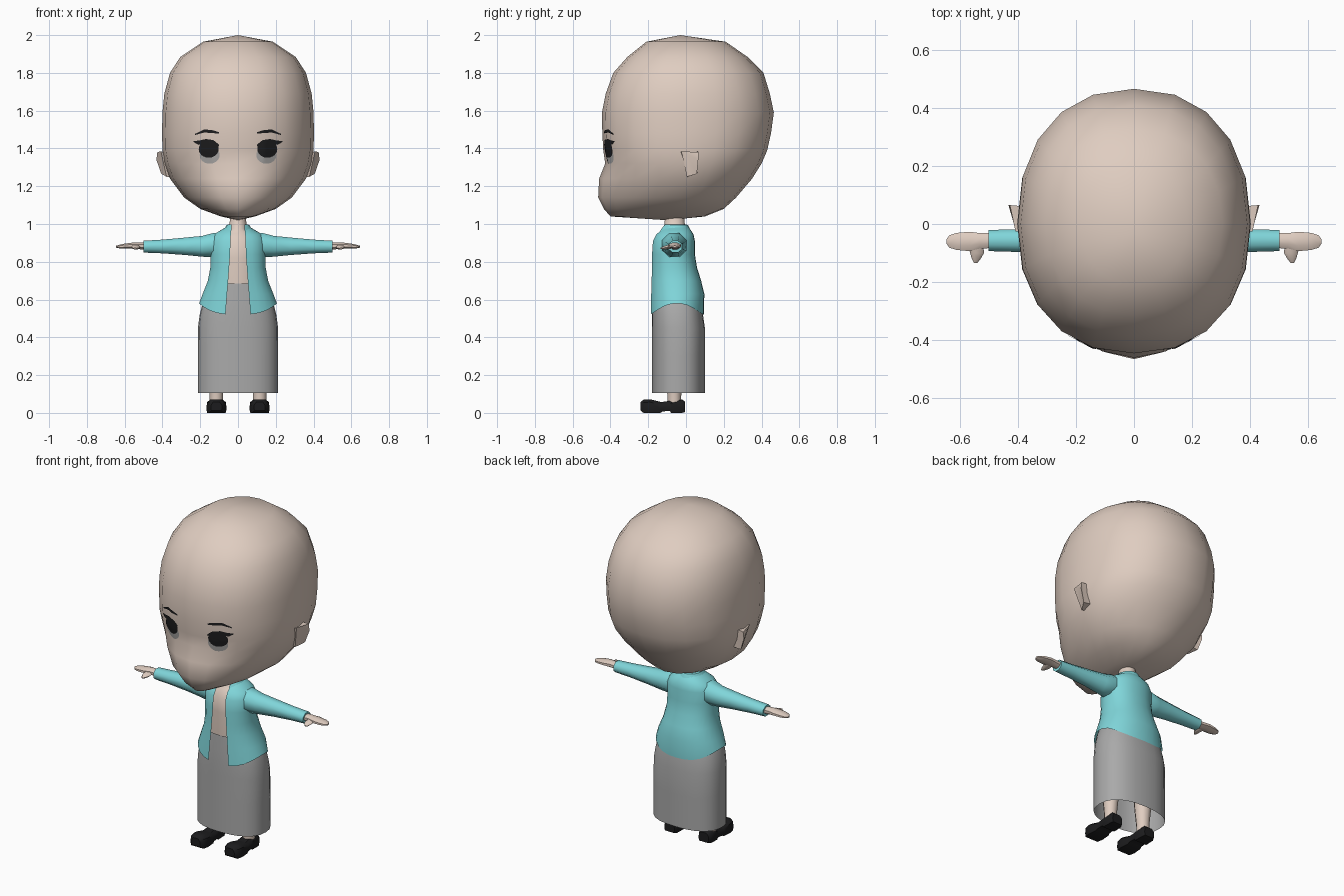
import bpy, bmesh, math
from mathutils import Vector
from mathutils.bvhtree import BVHTree

if "Cube" in bpy.data.objects:
    bpy.data.objects.remove(bpy.data.objects["Cube"])


def material(name, rgb):
    m = bpy.data.materials.new(name)
    m.diffuse_color = (*rgb, 1)
    m.use_nodes = True
    m.node_tree.nodes["Principled BSDF"].inputs["Base Color"].default_value = m.diffuse_color
    return m


SKIN = material("skin", (0.74, 0.61, 0.53))
TEAL = material("teal_cloth", (0.215, 0.67, 0.70))
GREY = material("grey_cloth", (0.40, 0.40, 0.40))
BLACK = material("black", (0.012, 0.012, 0.013))
EYE_GREY = material("eye_grey", (0.42, 0.41, 0.40))


def finish(name, bm, mat, mirror=False, angle=50, solid=True):
    if solid:
        bmesh.ops.recalc_face_normals(bm, faces=bm.faces)
    me = bpy.data.meshes.new(name)
    bm.to_mesh(me)
    bm.free()
    me.materials.append(mat)
    ob = bpy.data.objects.new(name, me)
    bpy.context.collection.objects.link(ob)
    bpy.ops.object.select_all(action='DESELECT')
    ob.select_set(True)
    bpy.context.view_layer.objects.active = ob
    bpy.ops.object.shade_smooth_by_angle(angle=math.radians(angle))
    if mirror:
        ob.modifiers.new("mirror", 'MIRROR').use_mirror_merge = False
    return ob


def loft(name, rings, mat, closed=True, start=None, end=None, **kw):
    """Skin rings of points; start/end may be 'flat' or an apex point."""
    bm = bmesh.new()
    rows = [[bm.verts.new(p) for p in r] for r in rings]
    n = len(rows[0])
    for a, b in zip(rows, rows[1:]):
        for i in range(n if closed else n - 1):
            j = (i + 1) % n
            bm.faces.new((a[i], a[j], b[j], b[i]))
    for cap, row in ((start, rows[0]), (end, rows[-1])):
        if cap == 'flat':
            bm.faces.new(row)
        elif cap:
            c = bm.verts.new(cap)
            for i in range(n):
                bm.faces.new((row[i], row[(i + 1) % n], c))
    return finish(name, bm, mat, **kw)


def spow(v, e):
    return math.copysign(abs(v) ** e, v)


def egg(z, rx, yf, yb, cy=None, p=2.0, n=20, gap=0.0, cx=0.0):
    """Horizontal ring from front centre; a gap leaves it open at the front."""
    cy = (yf + yb) / 2 if cy is None else cy
    a0 = math.asin(min((gap / rx) ** (p / 2), 1)) if gap else 0
    pts = []
    for i in range(n):
        t = i / (n - 1) if gap else i / n
        a = a0 + t * (2 * math.pi - 2 * a0)
        c = spow(math.cos(a), 2 / p)
        pts.append((cx + rx * spow(math.sin(a), 2 / p),
                    cy - c * ((cy - yf) if c > 0 else (yb - cy)), z))
    return pts


def xring(x, yc, zc, ry, rz, n=8):
    """Ring across the x axis, for arms and hands."""
    return [(x, yc + ry * math.cos(2 * math.pi * (i + .5) / n) * 1.06,
             zc + rz * math.sin(2 * math.pi * (i + .5) / n) * 1.06) for i in range(n)]


# Head
head_rows = [
    (1.04, .09, -.40, .10, -.14, 2), (1.08, .20, -.435, .20, -.08, 2),
    (1.14, .285, -.465, .265, -.03, 2), (1.24, .36, -.46, .35, 0, 2),
    (1.32, .388, -.428, .40, 0, 2.2), (1.39, .40, -.438, .43, 0, 2.25),
    (1.48, .402, -.443, .45, 0, 2.25), (1.59, .40, -.445, .465, 0, 2.25),
    (1.69, .39, -.425, .444, 0, 2.25), (1.80, .36, -.385, .41, 0, 2.2),
    (1.885, .305, -.31, .325, 0, 2.2), (1.965, .185, -.21, .21, 0, 2.1)]
head = loft("head", [egg(z, w, f, b, c, p) for z, w, f, b, c, p in head_rows], SKIN,
            start=(0, -.1, 1.02), end=(0, -.03, 2.0), angle=80)
tree = BVHTree.FromPolygons([v.co for v in head.data.vertices],
                            [p.vertices for p in head.data.polygons])


def on_face(x, z, lift):
    hit = tree.ray_cast(Vector((x, -1, z)), Vector((0, 1, 0)))[0]
    return (x, hit.y - lift, z)


def face_disc(name, cx, cz, rx, rz, lift, mat):
    rings = [[on_face(cx + rx * k * math.cos(i * math.pi / 12),
                      cz + rz * k * math.sin(i * math.pi / 12), lift)
              for i in range(24)] for k in (1, .66, .33)]
    loft(name, rings, mat, end=on_face(cx, cz, lift), mirror=True)


def face_strip(name, pts, lift, mat):
    """Tapered stroke from (x, z, half thickness) points."""
    dense = []
    for a, b in zip(pts, pts[1:]):
        dense += [[u + (v - u) * k / 3 for u, v in zip(a, b)] for k in range(3)]
    dense.append(pts[-1])
    rings = [[on_face(x, z + h, lift), on_face(x, z, lift), on_face(x, z - h, lift)]
             for x, z, h in dense]
    loft(name, rings, mat, closed=False, mirror=True)


# Eyes and brows
face_disc("eye_white", .15, 1.365, .053, .046, .003, EYE_GREY)
face_disc("iris", .155, 1.396, .053, .045, .006, BLACK)
face_strip("upper_lash", [(.10, 1.415, .005), (.13, 1.435, .009), (.17, 1.44, .010),
                          (.21, 1.43, .011), (.235, 1.437, .003)], .007, BLACK)
face_strip("brow", [(.10, 1.482, .004), (.14, 1.49, .008), (.18, 1.492, .008),
                    (.228, 1.474, .003)], .005, BLACK)

# Ears, flaring outward and back
loft("ear", [
    [(.37, -.03, 1.37), (.37, .06, 1.385), (.36, .06, 1.27), (.35, .01, 1.25)],
    [(.408, -.025, 1.385), (.427, .065, 1.38), (.405, .055, 1.265), (.378, .005, 1.25)],
    [(.413, .0, 1.375), (.432, .065, 1.34), (.408, .058, 1.27), (.385, .02, 1.258)]],
    SKIN, end='flat', mirror=True, angle=30)

# Neck and torso
loft("torso", [egg(z, w, f, b, n=16) for z, w, f, b in [
    (.60, .15, -.165, .06), (.70, .132, -.168, .045), (.82, .13, -.168, .03),
    (.91, .13, -.165, .03), (.95, .09, -.135, .015), (.975, .045, -.115, -.005),
    (1.06, .042, -.11, -.01)]], SKIN, angle=70)

# Skirt, open at the hem
loft("skirt", [egg(z, w, f, b, p=2.4, n=24) for z, w, f, b in [
    (.105, .213, -.18, .10), (.30, .213, -.18, .10), (.45, .212, -.18, .10),
    (.52, .203, -.18, .09), (.59, .185, -.178, .08), (.685, .14, -.174, .052)]],
    GREY, angle=70)

# Open jacket with a hem that rises at the sides
jacket_rows = [
    (.52, .207, -.192, .095, .066), (.63, .188, -.189, .097, .058),
    (.70, .160, -.187, .080, .052), (.77, .147, -.185, .058, .047),
    (.84, .147, -.183, .047, .042), (.91, .148, -.178, .047, .040),
    (.945, .128, -.160, .040, .038), (.968, .09, -.135, .025, .036),
    (.988, .056, -.118, .006, .034)]
jacket = [egg(z, w, f, b, p=2.2, n=25, gap=g) for z, w, f, b, g in jacket_rows]
jacket[0] = [(x, y, z + .06 * (abs(x) / .207) ** 3) for x, y, z in jacket[0]]
loft("jacket", jacket, TEAL, closed=False, angle=70)
loft("collar", [egg(z, w, f, b, n=17, gap=.034) for z, w, f, b in [
    (.965, .05, -.118, 0), (.998, .05, -.118, 0), (.995, .06, -.126, .01),
    (.965, .078, -.145, .025)]], TEAL, closed=False, angle=40)

# Sleeves
loft("sleeve", [xring(*r) for r in [
    (.07, -.065, .905, .06, .045), (.13, -.062, .888, .066, .066),
    (.19, -.058, .882, .054, .056), (.28, -.057, .882, .046, .047),
    (.40, -.057, .881, .040, .037), (.50, -.057, .880, .037, .032)]],
    TEAL, start='flat', end='flat', mirror=True)

# Hands and thumbs
loft("hand", [xring(*r) for r in [
    (.48, -.057, .882, .026, .02), (.53, -.058, .885, .027, .018),
    (.565, -.06, .885, .034, .016), (.61, -.06, .882, .030, .013),
    (.635, -.06, .88, .022, .008), (.645, -.06, .88, .008, .005)]],
    SKIN, end='flat', mirror=True)
loft("thumb", [[(cx + w * math.cos(a), y, z + h * math.sin(a))
                for a in [i * math.pi / 3 for i in range(6)]]
               for cx, y, z, w, h in [(.545, -.065, .882, .026, .013),
                                      (.54, -.10, .877, .024, .012),
                                      (.543, -.122, .873, .014, .009),
                                      (.545, -.135, .871, .005, .004)]],
     SKIN, end='flat', mirror=True)

# Legs
loft("leg", [egg(z, w, -.062 - w, -.062 + w, n=10, cx=.115) for z, w in [
    (.04, .036), (.10, .037), (.20, .047), (.35, .058), (.55, .06)]],
    SKIN, mirror=True)

# Shoes: cross sections from heel to toe, with a raised instep
shoe = []
for y, w, low, top in [(-.005, .034, .004, .06), (-.02, .042, 0, .07), (-.08, .044, 0, .066),
                       (-.085, .044, .010, .064), (-.125, .047, .008, .058),
                       (-.135, .049, 0, .058), (-.19, .054, 0, .072),
                       (-.225, .046, 0, .07), (-.24, .03, .012, .058)]:
    half = [(w * .9, low), (w, low + .02), (w * .92, top - .015), (w * .55, top)]
    shoe.append([(.114 + x, y, z) for x, z in half] +
                [(.114 - x, y, z) for x, z in reversed(half)])
loft("shoe", shoe, BLACK, start='flat', end='flat', mirror=True, angle=40)
